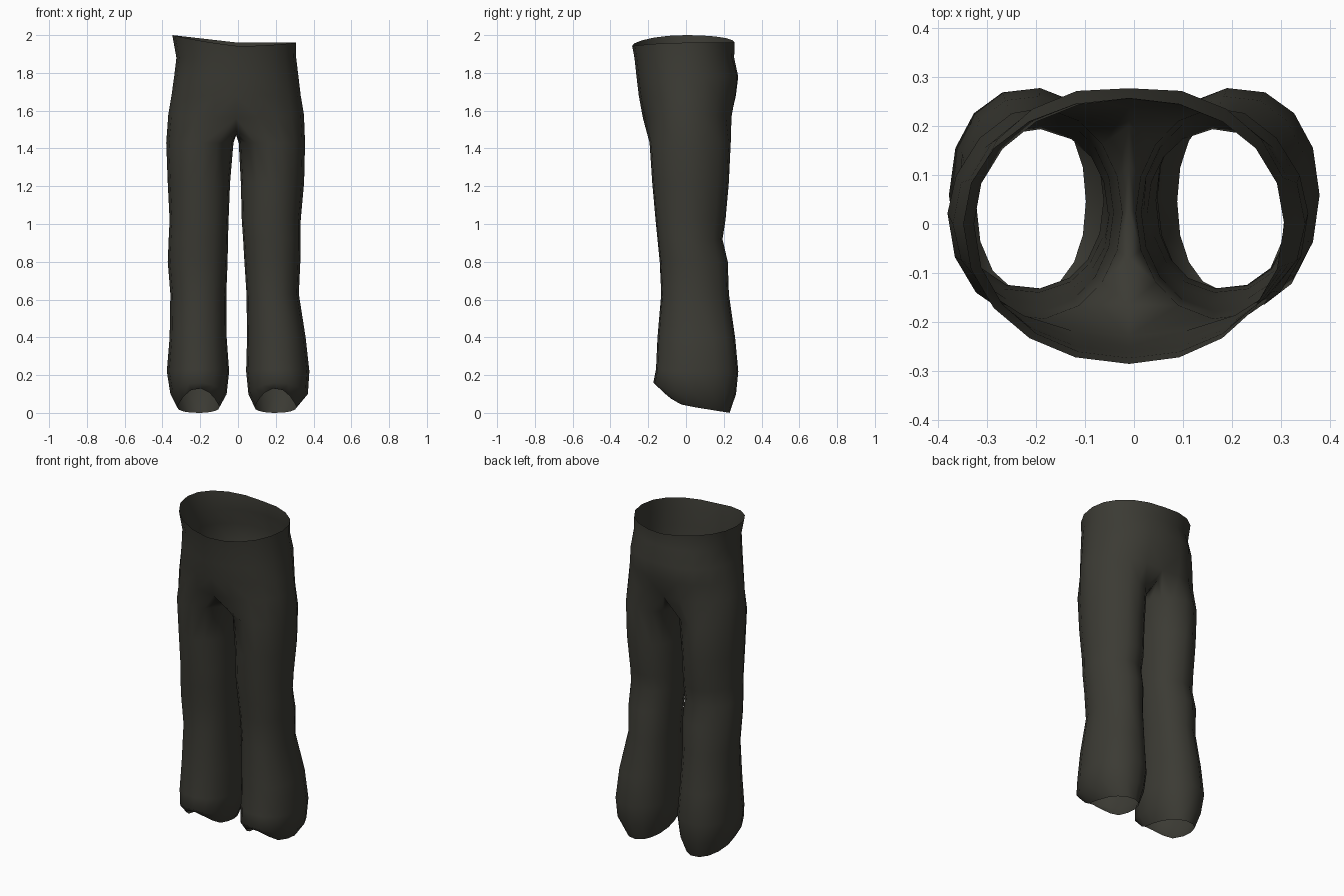
import bpy, bmesh, math

if "Cube" in bpy.data.objects:
    bpy.data.objects.remove(bpy.data.objects["Cube"])

ARC = 10          # outer segments of each leg, front centre to back centre
INNER = 5         # extra points along the inseam
N = ARC + 1 + INNER

# leg rings: z, left outer x, left inner x, right inner x, right outer x, front y, back y, front lift
LEGS = [
    (1.43, -0.38, -0.024, 0.004, 0.355, -0.194, 0.238, 0.0),
    (1.22, -0.372, -0.042, 0.015, 0.35, -0.18, 0.228, 0.0),
    (1.02, -0.362, -0.05, 0.02, 0.332, -0.162, 0.21, 0.0),
    (0.92, -0.367, -0.053, 0.027, 0.332, -0.152, 0.194, 0.0),
    (0.80, -0.372, -0.055, 0.034, 0.33, -0.14, 0.222, 0.0),
    (0.63, -0.358, -0.062, 0.045, 0.322, -0.132, 0.228, 0.0),
    (0.40, -0.362, -0.06, 0.048, 0.358, -0.152, 0.261, 0.0),
    (0.22, -0.377, -0.047, 0.043, 0.378, -0.16, 0.278, 0.01),
    (0.10, -0.358, -0.06, 0.055, 0.37, -0.174, 0.266, 0.06),
    (0.03, -0.322, -0.098, 0.088, 0.31, -0.14, 0.232, 0.1),
]
# hip rings: z, left x, right x, front y, back y, centre pinch at the back
HIPS = [
    (1.56, -0.369, 0.349, -0.228, 0.26, 0.09),
    (1.68, -0.352, 0.332, -0.25, 0.278, 0.05),
    (1.78, -0.338, 0.320, -0.262, 0.288, 0.04),
    (1.88, -0.326, 0.308, -0.273, 0.255, 0.0),
    (1.96, -0.348, 0.306, -0.285, 0.257, 0.0),
]
# crotch seam from back to front: y, z
SEAM = [(0.20, 1.515), (0.12, 1.48), (0.03, 1.47), (-0.07, 1.473), (-0.165, 1.495)]
MID = -0.01


def rounded(a, e):
    """Circle made squarer (e < 1) or more pointed (e > 1)."""
    c, s = math.cos(a), math.sin(a)
    return (math.copysign(abs(c) ** e, c), math.copysign(abs(s) ** e, s))


def leg_angle(k):
    deg = -120 + 240 * k / ARC if k <= ARC else 120 + 120 * (k - ARC) / (INNER + 1)
    return math.radians(deg)


def leg_ring(bm, row, side):
    z, lo, li, ri, ro, yf, yb, lift = row
    inner, outer = (ri, ro) if side > 0 else (li, lo)
    ring = []
    for k in range(N):
        a = leg_angle(k)
        e = 0.98 if z > 1.1 else 0.92
        if z > 0.5 and 0 < a < math.pi / 2:      # rounder outer back corner
            e = 1.15
        c, s = rounded(a, e)
        x = (inner + outer) / 2 + c * (outer - inner) / 2
        y = (yf + yb) / 2 + s * (yb - yf) / 2
        dz = lift * max(0, -s) ** 2
        if z < 0.05:             # hem dips at the back
            dz -= 0.03 * max(0, s)
        ring.append(bm.verts.new((x, y, z + dz)))
    return ring


def hip_arc(bm, row, side):
    z, xl, xr, yf, yb, pinch = row
    verts = []
    for k in range(ARC + 1):
        c, s = rounded(math.radians(-90 + 180 * k / ARC), 0.96)
        if k in (0, ARC):
            c = 0
        x = MID + c * abs((xr if side > 0 else xl) - MID) * side
        y = s * (yb * (1 - pinch * (1 - c) ** 3) if s > 0 else -yf)
        zz = z
        if row is HIPS[-1]:      # slanted waist edge
            zz += 0.04 * max(0, -x / 0.348) - 0.018 * max(0, -s) ** 2
        elif row is HIPS[0]:
            zz += 0.02 * c
        verts.append(bm.verts.new((x, y, zz)))
    return verts


def bridge(bm, a, b, closed):
    n = len(a)
    for k in range(n if closed else n - 1):
        j = (k + 1) % n
        bm.faces.new((a[k], a[j], b[j], b[k]))


bm = bmesh.new()
for side in (-1, 1):
    # leg tube up to the crotch
    rings = [leg_ring(bm, r, side) for r in LEGS]
    for a, b in zip(rings, rings[1:]):
        bridge(bm, a, b, True)
    # half of the hips, joined to the leg through the crotch seam
    arcs = [hip_arc(bm, r, side) for r in HIPS]
    seam = [bm.verts.new((MID, y, z)) for y, z in SEAM]
    bridge(bm, arcs[0] + seam, rings[0], True)
    for a, b in zip(arcs, arcs[1:]):
        bridge(bm, b, a, False)

# join the halves along the centre seam
bmesh.ops.remove_doubles(bm, verts=bm.verts, dist=0.0005)
bmesh.ops.recalc_face_normals(bm, faces=bm.faces)
if sum(f.normal.x * f.calc_center_median().x for f in bm.faces
       if abs(f.calc_center_median().x) > 0.3) < 0:
    bmesh.ops.reverse_faces(bm, faces=bm.faces)

mesh = bpy.data.meshes.new("trousers")
bm.to_mesh(mesh)
bm.free()
cloth = bpy.data.materials.new("dark olive cloth")
cloth.diffuse_color = (0.044, 0.043, 0.034, 1)
cloth.use_nodes = True
cloth.node_tree.nodes["Principled BSDF"].inputs["Base Color"].default_value = cloth.diffuse_color
mesh.materials.append(cloth)
trousers = bpy.data.objects.new("trousers", mesh)
bpy.context.collection.objects.link(trousers)
for p in mesh.polygons:
    p.use_smooth = True
